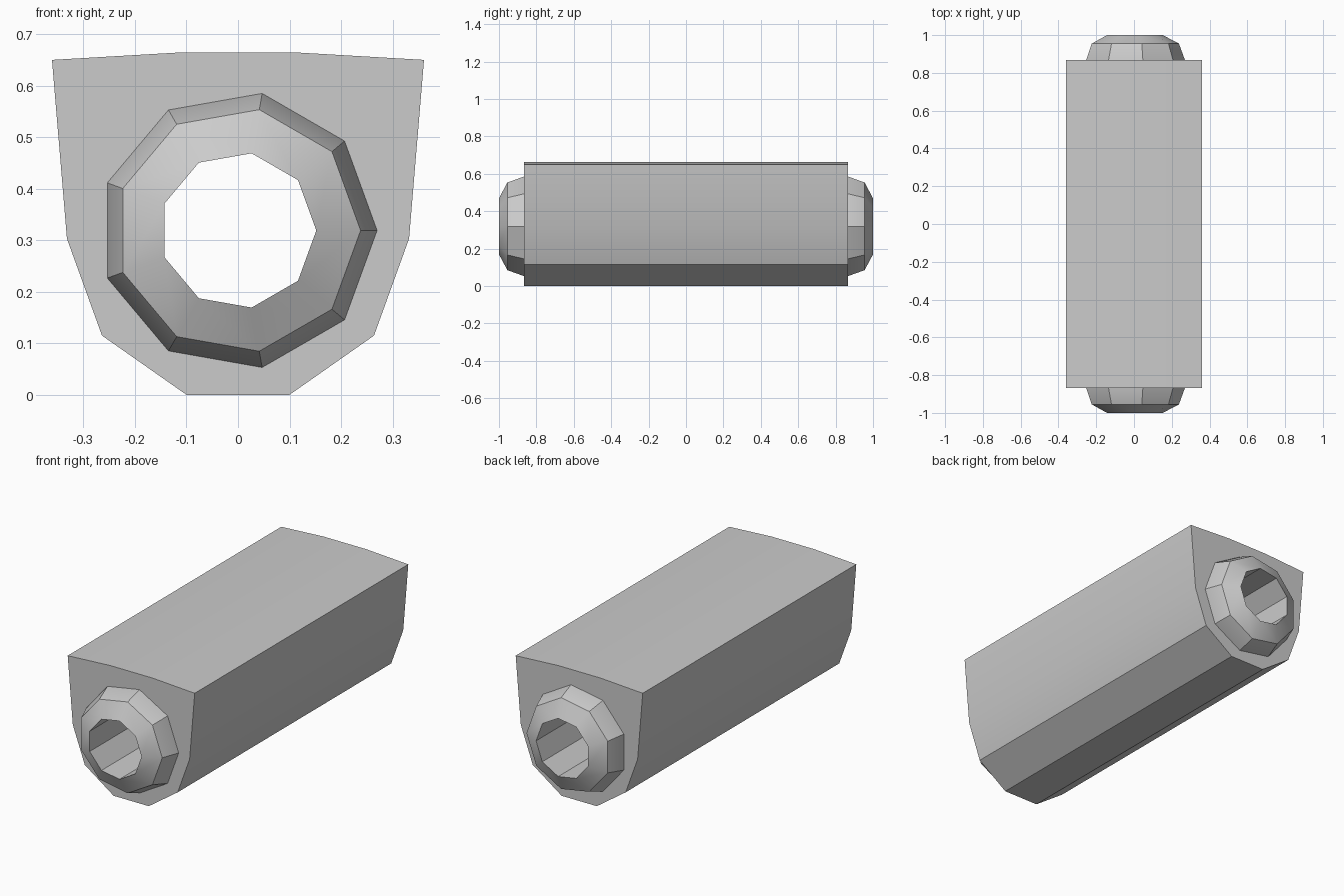
import bpy, bmesh, math

cube = bpy.data.objects.get("Cube")
if cube:
    bpy.data.objects.remove(cube, do_unlink=True)

AXIS_Z = 0.319      # height of the bore axis
SIDES = 9
BODY_Y = 0.867      # half length of the body
TUBE_R = 0.27

grey = bpy.data.materials.new("plain_grey")
grey.use_nodes = True
COLOUR = (0.6, 0.6, 0.6, 1)
grey.diffuse_color = COLOUR
grey.node_tree.nodes["Principled BSDF"].inputs["Base Color"].default_value = COLOUR


def ring(bm, points, y):
    """Closed loop of vertices at depth y."""
    return [bm.verts.new((x, y, z)) for x, z in points]


def circle(r):
    return [(r * math.cos(math.tau * i / SIDES), AXIS_Z + r * math.sin(math.tau * i / SIDES))
            for i in range(SIDES)]


def bridge(bm, a, b):
    n = len(a)
    for i in range(n):
        j = (i + 1) % n
        bm.faces.new((a[i], a[j], b[j], b[i]))


def loop_edges(bm, loop):
    return [bm.edges.get((a, b)) or bm.edges.new((a, b))
            for a, b in zip(loop, loop[1:] + loop[:1])]


def finish(bm, name):
    bmesh.ops.recalc_face_normals(bm, faces=bm.faces)
    mesh = bpy.data.meshes.new(name)
    bm.to_mesh(mesh)
    bm.free()
    mesh.materials.append(grey)
    obj = bpy.data.objects.new(name, mesh)
    bpy.context.collection.objects.link(obj)
    bpy.ops.object.select_all(action="DESELECT")
    obj.select_set(True)
    bpy.context.view_layer.objects.active = obj
    bpy.ops.object.shade_smooth_by_angle(angle=math.radians(30))


# Body: mirrored outline drawn along y, end faces open around the tube
half = [(0.1, 0), (0.264, 0.115), (0.332, 0.303), (0.361, 0.65), (0.12, 0.664)]
outline = half + [(-x, z) for x, z in reversed(half)]
bm = bmesh.new()
front, back = (ring(bm, outline, y) for y in (-BODY_Y, BODY_Y))
bridge(bm, front, back)
for outer, y in ((front, -BODY_Y), (back, BODY_Y)):
    hole = ring(bm, circle(TUBE_R), y)
    bmesh.ops.triangle_fill(bm, use_beauty=True,
                            edges=loop_edges(bm, outer) + loop_edges(bm, hole))
finish(bm, "body")

# Tube: bevelled ends and a straight bore right through
end = [(0.152, 1), (0.238, 0.955), (TUBE_R, BODY_Y)]
profile = [(r, -y) for r, y in end] + end[::-1]
bm = bmesh.new()
rings = [ring(bm, circle(r), y) for r, y in profile]
for a, b in zip(rings, rings[1:] + rings[:1]):
    bridge(bm, a, b)
finish(bm, "tube")
